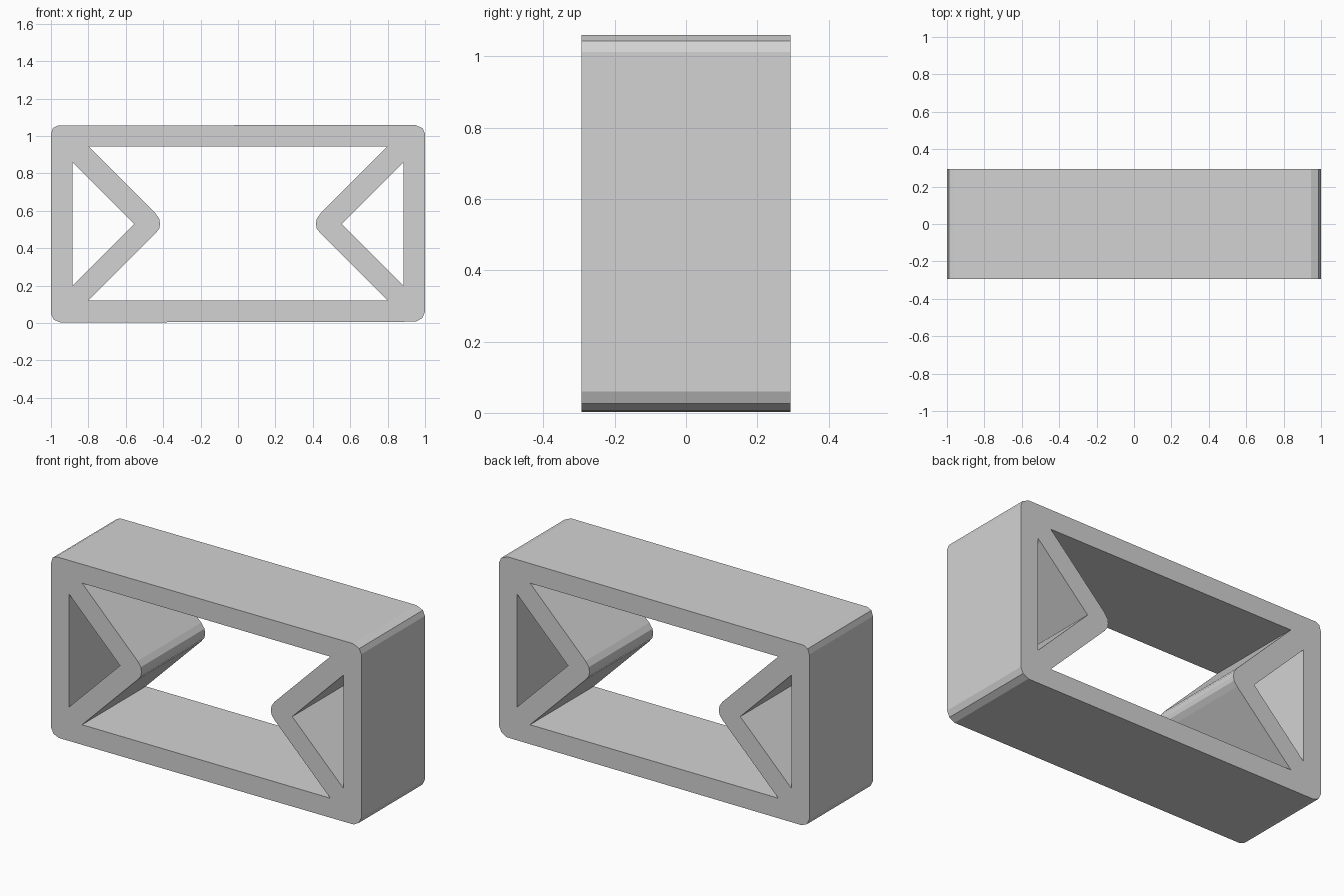
import bpy
import bmesh
from math import radians
from mathutils import Matrix

cube = bpy.data.objects.get("Cube")
if cube:
    bpy.data.objects.remove(cube, do_unlink=True)

HALF_DEPTH = 0.293
MID = 0.53

grey = bpy.data.materials.new("light grey")
grey.use_nodes = True
colour = (0.65, 0.65, 0.65, 1)
grey.diffuse_color = colour
grey.node_tree.nodes["Principled BSDF"].inputs["Base Color"].default_value = colour


def mirrored(points):
    """Reflect a run of points in x, in reverse order."""
    return [(-x, z) for x, z in reversed(points)]


# Outer edge with softened corners
outline = [
    (-1, 0.05), (-0.985, 0.018), (-0.95, 0.003),
    (0.95, 0.007), (0.985, 0.026), (1, 0.06),
    (1, 1.012), (0.987, 1.042), (0.945, 1.06),
    (-0.965, 1.055), (-0.99, 1.042), (-1, 1.01),
]

# Central opening, pinched by a blunt V brace on each side
left_side = [
    (-0.80, 0.945), (-0.442, 0.587), (-0.421, 0.557),
    (-0.417, 0.53), (-0.421, 0.505), (-0.442, 0.478), (-0.80, 0.12),
]
opening = left_side + mirrored(left_side)

# Triangular opening behind each brace
triangle = [(-0.885, MID + 0.33), (-0.555, MID), (-0.885, MID - 0.33)]

# Extrude the filled profile through the depth
curve = bpy.data.curves.new("frame_profile", "CURVE")
curve.dimensions = "2D"
curve.fill_mode = "BOTH"
curve.extrude = HALF_DEPTH
for loop in (outline, opening, triangle, mirrored(triangle)):
    spline = curve.splines.new("POLY")
    spline.points.add(len(loop) - 1)
    for point, (x, z) in zip(spline.points, loop):
        point.co = (x, z, 0, 1)
    spline.use_cyclic_u = True

profile = bpy.data.objects.new("frame_profile", curve)
bpy.context.collection.objects.link(profile)
graph = bpy.context.evaluated_depsgraph_get()
mesh = bpy.data.meshes.new_from_object(profile.evaluated_get(graph))
bpy.data.objects.remove(profile, do_unlink=True)

# Weld into one solid and stand it upright
bm = bmesh.new()
bm.from_mesh(mesh)
bmesh.ops.remove_doubles(bm, verts=bm.verts, dist=0.0005)
bmesh.ops.transform(bm, matrix=Matrix.Rotation(radians(90), 4, "X"), verts=bm.verts)
bmesh.ops.recalc_face_normals(bm, faces=bm.faces)
for face in bm.faces:
    face.smooth = False
    face.material_index = 0
bm.to_mesh(mesh)
bm.free()

mesh.materials.clear()
mesh.materials.append(grey)
frame = bpy.data.objects.new("braced_frame", mesh)
bpy.context.collection.objects.link(frame)
